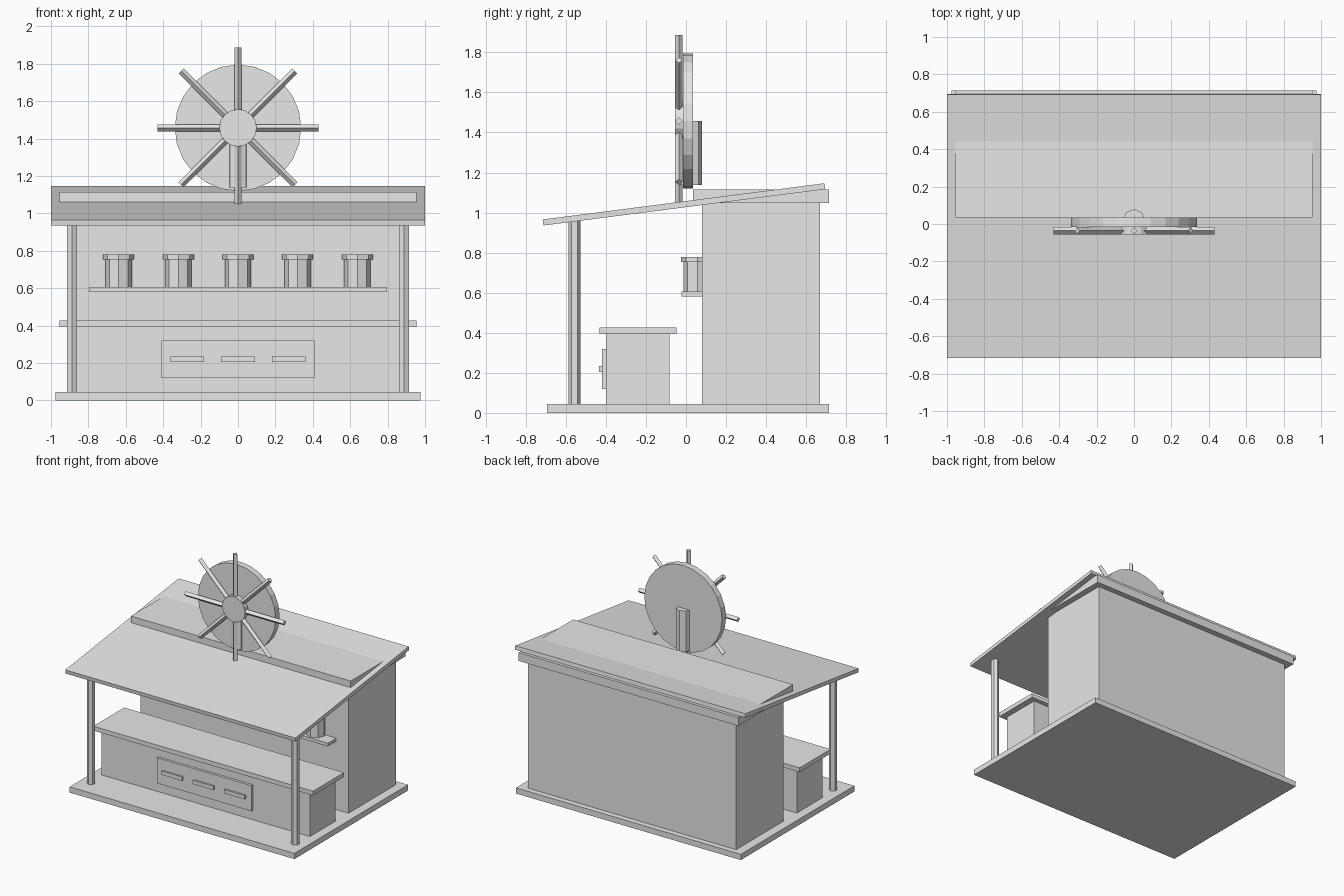
import bpy
from math import radians, atan2, hypot, pi
from mathutils import Matrix, Vector

cube = bpy.data.objects.get("Cube")
if cube:
    bpy.data.objects.remove(cube, do_unlink=True)

# One plain grey for the whole stall
grey = bpy.data.materials.new("light_grey")
grey.use_nodes = True
grey.diffuse_color = (0.8, 0.8, 0.8, 1)
grey.node_tree.nodes["Principled BSDF"].inputs["Base Color"].default_value = (0.8, 0.8, 0.8, 1)


def finish(name):
    ob = bpy.context.object
    ob.name = ob.data.name = name
    ob.data.materials.clear()
    ob.data.materials.append(grey)
    return ob


def box(name, x, y, z, tilt=0):
    """Box spanning the (low, high) pairs on each axis."""
    spans = (x, y, z)
    bpy.ops.mesh.primitive_cube_add(size=1)
    ob = finish(name)
    size = Vector([hi - lo for lo, hi in spans])
    ob.data.transform(Matrix.Diagonal(size).to_4x4())
    ob.location = [(lo + hi) / 2 for lo, hi in spans]
    ob.rotation_euler.x = tilt
    return ob


def prism(name, sides, radius, depth, centre, rotation=(0, 0, 0)):
    bpy.ops.mesh.primitive_cylinder_add(vertices=sides, radius=radius, depth=depth,
                                        location=centre, rotation=rotation)
    return finish(name)


# Floor, store room and the flat cap on top of it
box("floor", (-0.977, 0.977), (-0.695, 0.715), (0, 0.045))
box("store_room", (-0.905, 0.905), (0.08, 0.67), (0.045, 1.05))
box("store_cap", (-0.955, 0.955), (0.035, 0.715), (1.048, 1.114))

# Sloping roof, from its low front edge to its high back edge
run, rise = 1.407, 0.181
length = hypot(run, rise)
box("roof", (-1, 1), (-0.01 - length / 2, -0.01 + length / 2), (1.026, 1.056),
    tilt=atan2(rise, run))

# Front posts
for side, x in (("left", 0.888), ("right", -0.888)):
    prism(side + "_post", 6, 0.03, 0.915, (x, -0.557, 0.5025))

# Serving counter
box("counter_body", (-0.905, 0.905), (-0.4, -0.083), (0.045, 0.395))
box("counter_top", (-0.955, 0.955), (-0.432, -0.048), (0.393, 0.427))
box("counter_panel", (-0.41, 0.41), (-0.42, -0.4), (0.12, 0.32))
for i in (-1, 0, 1):
    x = i * 0.272
    box("panel_bar", (x - 0.09, x + 0.09), (-0.434, -0.418), (0.205, 0.235))

# Shelf with a row of lidded jars
box("shelf", (-0.797, 0.797), (-0.022, 0.085), (0.58, 0.606))
for i in range(-2, 3):
    x = i * 0.319
    prism("jar", 8, 0.07, 0.152, (x, 0.058, 0.68))
    prism("jar_lid", 8, 0.083, 0.025, (x, 0.058, 0.767))

# Big wheel with its hub, spokes and support
hub_z = 1.457
facing = (pi / 2, 0, 0)
prism("wheel_disc", 24, 0.338, 0.05, (0, 0.01, hub_z), facing)
prism("wheel_hub", 16, 0.1, 0.042, (0, -0.034, hub_z), facing)
for i in range(8):
    angle = radians(45 * i)
    offset = Matrix.Rotation(angle, 3, "Y") @ Vector((0, 0, 0.215))
    prism("wheel_spoke", 4, 0.019, 0.43, offset + Vector((0, -0.036, hub_z)), (0, angle, 0))
prism("wheel_support", 8, 0.06, 0.32, (0, 0.02, 1.297))
